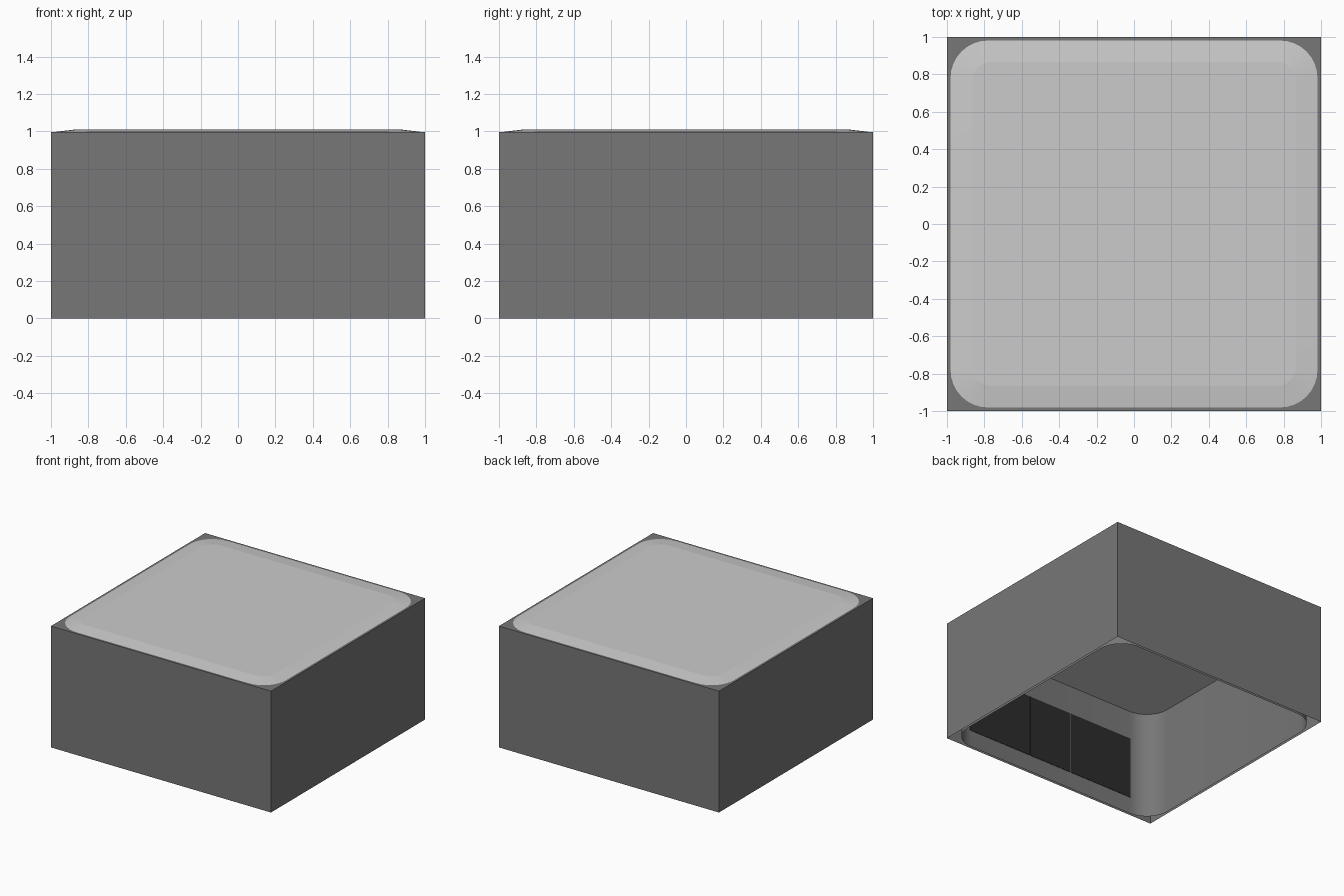
import bpy, bmesh, math

if "Cube" in bpy.data.objects:
    bpy.data.objects.remove(bpy.data.objects["Cube"])

H, R, SEG = 0.981, 0.2, 8
TOP, CEIL = 0.997, 0.886
SQUARE = [(1, 1), (-1, 1), (-1, -1), (1, -1)]


def material(name, v):
    m = bpy.data.materials.new(name)
    m.diffuse_color = (v, v, v, 1)
    m.use_nodes = True
    m.node_tree.nodes["Principled BSDF"].inputs["Base Color"].default_value = m.diffuse_color
    return m


def rounded(half, r):
    pts = []
    for k, (sx, sy) in enumerate(SQUARE):
        for i in range(SEG + 1):
            a = math.pi / 2 * (k + i / SEG)
            pts.append((sx * (half - r) + r * math.cos(a), sy * (half - r) + r * math.sin(a)))
    return pts


def ring(bm, pts, z):
    return [bm.verts.new((x, y, z)) for x, y in pts]


def skin(bm, a, b, inward=False):
    for i in range(len(a)):
        f = [a[i - 1], a[i], b[i], b[i - 1]]
        bm.faces.new(f[::-1] if inward else f)


def finish(bm, name, mat, angle=30):
    me = bpy.data.meshes.new(name)
    bm.to_mesh(me)
    bm.free()
    ob = bpy.data.objects.new(name, me)
    bpy.context.collection.objects.link(ob)
    me.materials.append(mat)
    bpy.ops.object.select_all(action='DESELECT')
    ob.select_set(True)
    bpy.context.view_layer.objects.active = ob
    bpy.ops.object.shade_smooth_by_angle(angle=math.radians(angle))


body_mat = material("body_grey", 0.184)
cap_mat = material("cap_grey", 0.8)
dark_mat = material("panel_dark", 0.025)

# Square outer walls, open underneath
bm = bmesh.new()
skin(bm, ring(bm, SQUARE, 0), ring(bm, SQUARE, TOP))
finish(bm, "outer_walls", body_mat)

# Narrow rim between the square walls and the rounded cap
bm = bmesh.new()
edges = []
for pts in (SQUARE, rounded(H, R)):
    vs = ring(bm, pts, TOP)
    edges += [bm.edges.new((vs[i - 1], vs[i])) for i in range(len(vs))]
bmesh.ops.triangle_fill(bm, edges=edges, use_beauty=True)
for f in bm.faces:
    f.normal_update()
    if f.normal.z < 0:
        f.normal_flip()
finish(bm, "top_rim", body_mat)

# Rounded inner lining of the hollow
bm = bmesh.new()
skin(bm, ring(bm, rounded(H, R), 0), ring(bm, rounded(H, R), CEIL), inward=True)
finish(bm, "inner_walls", body_mat)

# Thick rounded cap with a shallow chamfer; its underside is the ceiling
bm = bmesh.new()
rings = [ring(bm, rounded(h, r), z) for h, r, z in
         [(H, R, CEIL), (H, R, TOP), (0.865, 0.1, 1.011)]]
for a, b in zip(rings, rings[1:]):
    skin(bm, a, b)
bm.faces.new(rings[-1])
bm.faces.new(rings[0][::-1])
finish(bm, "top_cap", cap_mat, 5)

# Row of dark panels on the inside of the front wall
bm = bmesh.new()
cuts = [-0.79, -0.6, -0.2, 0.2, 0.6, 0.79]
for x0, x1 in zip(cuts, cuts[1:]):
    cube = bmesh.ops.create_cube(bm, size=1)['verts']
    bmesh.ops.scale(bm, vec=(x1 - x0 - 0.003, 0.006, 0.51), verts=cube)
    bmesh.ops.translate(bm, vec=((x0 + x1) / 2, -H, 0.395), verts=cube)
finish(bm, "dark_panels", dark_mat)
